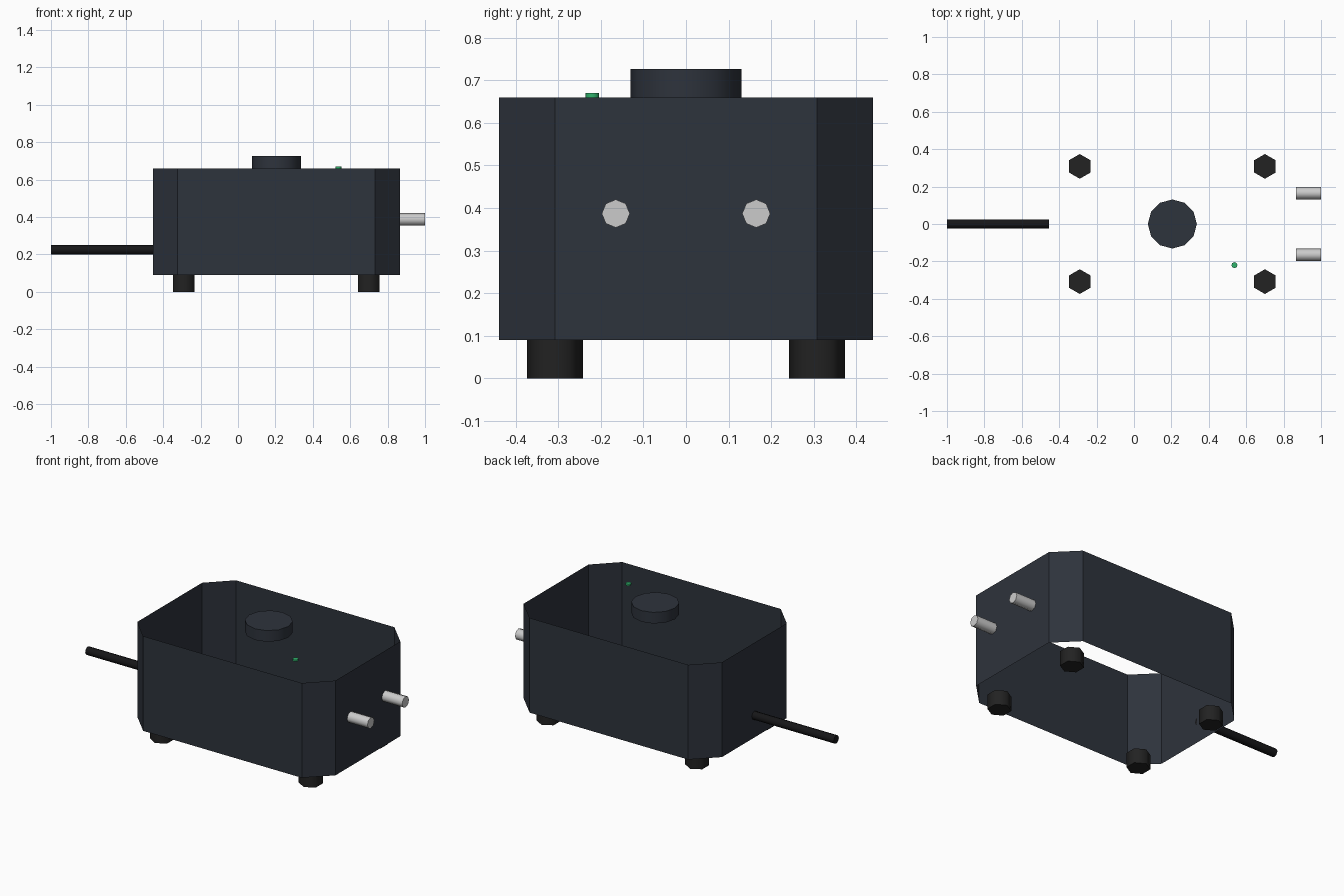
import bpy, bmesh
from math import radians, pi

if "Cube" in bpy.data.objects:
    bpy.data.objects.remove(bpy.data.objects["Cube"])


def material(name, rgb):
    m = bpy.data.materials.new(name)
    m.diffuse_color = (*rgb, 1)
    m.use_nodes = True
    m.node_tree.nodes["Principled BSDF"].inputs["Base Color"].default_value = m.diffuse_color
    return m


SLATE = material("slate_enamel", (0.027, 0.033, 0.045))
RUBBER = material("black_rubber", (0.016, 0.016, 0.016))
CABLE = material("cable_black", (0.008, 0.008, 0.009))
METAL = material("bright_metal", (0.65, 0.65, 0.65))
GREEN = material("green_light", (0.03, 0.45, 0.15))


def rod(name, center, radius, length, sides, mat, along_x=False):
    rot = (0, pi / 2, 0) if along_x else (0, 0, 0)
    bpy.ops.mesh.primitive_cylinder_add(vertices=sides, radius=radius, depth=length,
                                        location=center, rotation=rot)
    ob = bpy.context.object
    ob.name = name
    ob.data.materials.append(mat)
    bpy.ops.object.shade_smooth_by_angle(angle=radians(65))
    return ob


# Housing: chamfered wall band, open above and below
X0, X1, Y, C, Z0, Z1 = -0.455, 0.865, 0.44, 0.132, 0.09, 0.66
outline = [(X0 + C, -Y), (X1 - C, -Y), (X1, -Y + C), (X1, Y - C),
           (X1 - C, Y), (X0 + C, Y), (X0, Y - C), (X0, -Y + C)]
bm = bmesh.new()
low = [bm.verts.new((x, y, Z0)) for x, y in outline]
high = [bm.verts.new((x, y, Z1)) for x, y in outline]
for i in range(8):
    j = (i + 1) % 8
    bm.faces.new((low[i], low[j], high[j], high[i]))
mesh = bpy.data.meshes.new("housing")
bm.to_mesh(mesh)
bm.free()
mesh.materials.append(SLATE)
bpy.context.collection.objects.link(bpy.data.objects.new("housing", mesh))

# Feet under the four corners
for x, end in ((-0.29, "left"), (0.70, "right")):
    for y, side in ((-0.308, "front"), (0.308, "back")):
        rod(f"foot_{side}_{end}", (x, y, 0.045), 0.066, 0.09, 6, RUBBER)

# Top knob and indicator light
rod("knob", (0.205, 0, 0.6935), 0.131, 0.067, 12, SLATE)
rod("indicator_light", (0.537, -0.22, 0.665), 0.016, 0.01, 8, GREEN)

# Twin terminals on the right, cable on the left
for y, side in ((-0.165, "front"), (0.165, "back")):
    rod(f"terminal_{side}", (0.9325, y, 0.387), 0.033, 0.135, 8, METAL, True)
rod("cable", (-0.7275, 0, 0.224), 0.025, 0.545, 8, CABLE, True)
